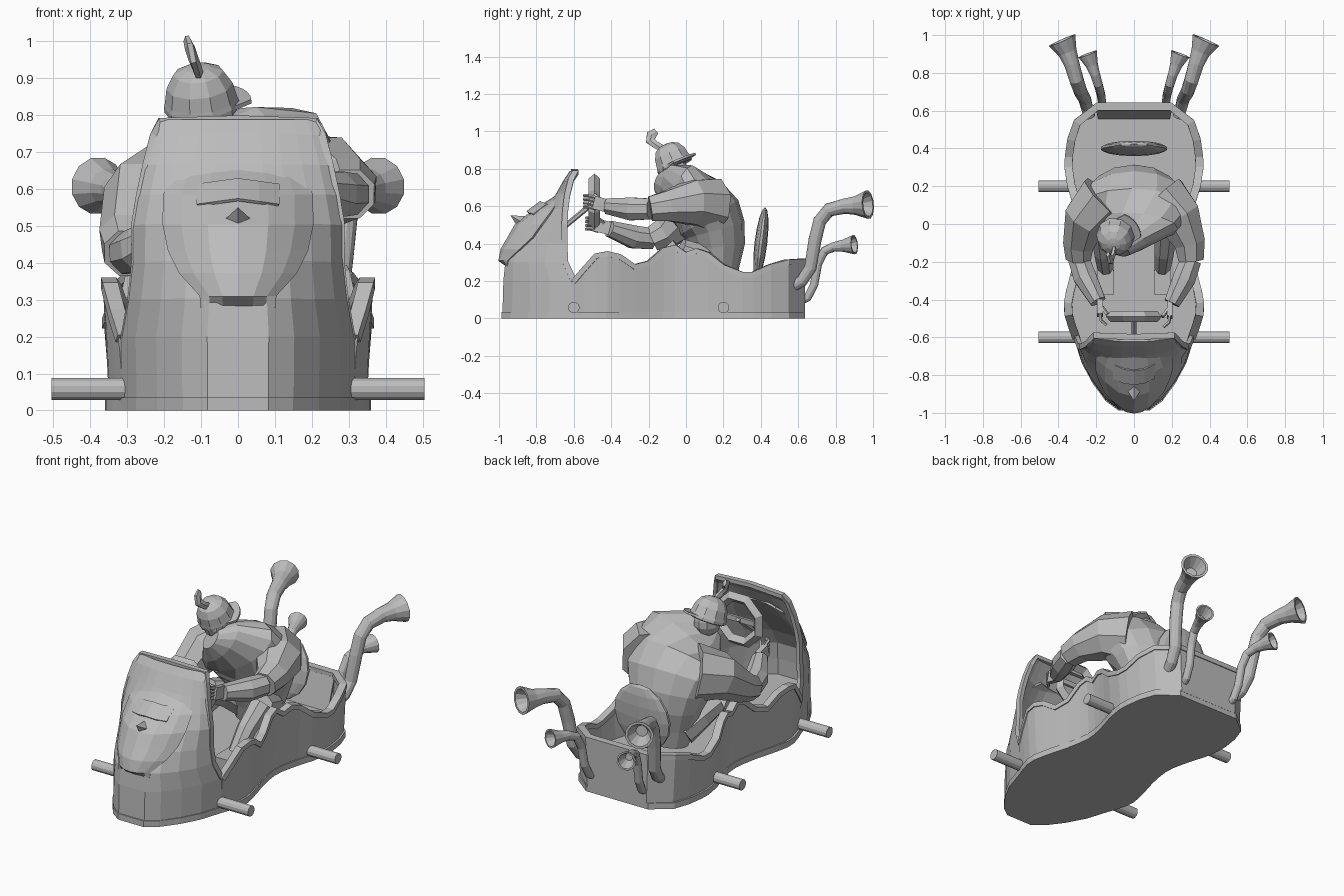
import bpy, bmesh, math
from mathutils import Vector, Matrix

if "Cube" in bpy.data.objects:
    bpy.data.objects.remove(bpy.data.objects["Cube"])

grey = bpy.data.materials.new("plain grey")
grey.use_nodes = True
grey.diffuse_color = (0.5, 0.5, 0.5, 1)
grey.node_tree.nodes["Principled BSDF"].inputs["Base Color"].default_value = (0.5, 0.5, 0.5, 1)
X, Y, Z = Vector((1, 0, 0)), Vector((0, 1, 0)), Vector((0, 0, 1))


def finish(name, bm, solid=0, matrix=None):
    bmesh.ops.recalc_face_normals(bm, faces=bm.faces)
    if matrix:
        bm.transform(matrix)
    me = bpy.data.meshes.new(name)
    bm.to_mesh(me)
    bm.free()
    me.materials.append(grey)
    ob = bpy.data.objects.new(name, me)
    bpy.context.collection.objects.link(ob)
    if solid:
        mod = ob.modifiers.new("thickness", "SOLIDIFY")
        mod.thickness, mod.offset = solid, 0
    return ob


def loft(name, rings, closed=True, caps=True, solid=0, matrix=None):
    """Skin a list of equal point rows."""
    bm = bmesh.new()
    rows = [[bm.verts.new(p) for p in ring] for ring in rings]
    n = len(rows[0])
    for a, b in zip(rows, rows[1:]):
        for i in range(n if closed else n - 1):
            j = (i + 1) % n
            bm.faces.new((a[i], a[j], b[j], b[i]))
    if closed and caps:
        bm.faces.new(rows[0])
        bm.faces.new(rows[-1])
    return finish(name, bm, solid, matrix)


def tube(name, pts, radii, sides=8, ref=Z, mouth=False):
    """Sweep an oval of changing size along a path."""
    pts = [Vector(p) for p in pts]
    rings = []
    for i, p in enumerate(pts):
        t = (pts[min(i + 1, len(pts) - 1)] - pts[max(i - 1, 0)]).normalized()
        u = t.cross(ref).normalized()
        v = u.cross(t)
        r = radii[i] if isinstance(radii, list) else radii
        rx, ry = r if isinstance(r, tuple) else (r, r)
        ring = []
        for k in range(sides):
            a = math.tau * (k + 0.5) / sides
            ring.append(p + u * rx * math.cos(a) + v * ry * math.sin(a))
        rings.append(ring)
    if mouth:
        rings.append([pts[-1].lerp(q, 0.82) for q in rings[-1]])
        rings.append([pts[-2].lerp(q, 0.6) for q in rings[-3]])
    return loft(name, rings)


def box(name, loc, size, rot=0):
    bm = bmesh.new()
    bmesh.ops.create_cube(bm, size=1)
    m = Matrix.Translation(loc) @ Matrix.Rotation(rot, 4, "X") @ Matrix.Diagonal((*size, 1))
    return finish(name, bm, 0, m)


def ball(name, loc, size, rot=0, u=10, v=7):
    bm = bmesh.new()
    bmesh.ops.create_uvsphere(bm, u_segments=u, v_segments=v, radius=1)
    m = Matrix.Translation(loc) @ Matrix.Rotation(rot, 4, "X") @ Matrix.Diagonal((*size, 1))
    return finish(name, bm, 0, m)


def mirror_path(half):
    """Continue a half path on the other side."""
    return half + [(-x, *rest) for x, *rest in reversed(half) if x > 0.001]


# Nose section, from the back edge to the centre line
SECTION = [(1, 0), (0.87, 0.34), (0.69, 0.62), (0.47, 0.87), (0.26, 1)]


def nose_row(z, w, yb, yf):
    return mirror_path([(w * a, yb + (yf - yb) * b, z) for a, b in SECTION])


SHELL = [(0.03, .302, -.6, -.97), (0.2, .306, -.6, -.965), (0.3, .288, -.645, -.955),
         (0.4, .277, -.65, -.9), (0.5, .278, -.65, -.81), (0.58, .265, -.645, -.74),
         (0.66, .248, -.635, -.685), (0.74, .228, -.615, -.64), (0.78, .212, -.59, -.612)]
loft("nose_shell", [nose_row(*r) for r in SHELL], closed=False, solid=0.024)
edge = [(w, yb, z) for z, w, yb, yf in SHELL[1:]] + [(0, -.598, .787)]
tube("nose_shell_rim", mirror_path(edge), (0.016, 0.022), 4, Y)

# Tub wall with wavy top: half width, y, top height
TUB = [(.302, -.6, .2), (.323, -.54, .27), (.34, -.48, .34), (.343, -.42, .35), (.332, -.36, .335),
       (.312, -.28, .28), (.29, -.2, .3), (.275, -.12, .37), (.268, -.06, .385), (.272, 0, .345),
       (.285, .06, .365), (.3, .12, .345), (.325, .2, .28), (.34, .3, .24), (.338, .36, .24),
       (.325, .45, .28), (.295, .54, .305), (.19, .625, .31)]
wall = mirror_path(TUB)
loft("tub_wall", [[(x * 0.98, y, 0.03) for x, y, z in wall], [(x * 1.03, y, z) for x, y, z in wall]],
     closed=False, solid=0.026)
tube("tub_rim", [(x * 1.02, y * .995, z - 0.005) for x, y, z in wall], (0.03, 0.02), 4)
loft("tub_rear_slope", [[(-.2, .605, .295), (.2, .605, .295)], [(-.19, .56, .11), (.19, .56, .11)]], False, solid=.01)

# Base plate and floor share the tub outline
nose = [(-x, y) for x, y, z in nose_row(*SHELL[0])][1:-1]
outline = [(x, y) for x, y, z in wall] + nose
loft("base_plate", [[(x * 1.05, y * 1.018, z) for x, y in outline] for z in (0, 0.035)])
loft("floor", [[(x * 0.96, y * 0.98, z) for x, y in outline] for z in (0.09, 0.11)])

# Carved face on the nose: height, half width, centre y, edge setback
FACE = [(.67, .13, -.668, .03), (.64, .175, -.712, .045), (.58, .2, -.81, .1), (.5, .2, -.91, .14),
        (.43, .185, -.95, .13), (.37, .155, -.985, .1), (.31, .1, -.998, .05), (.28, .1, -.955, .0)]
ACROSS = (-1, -.75, -.4, 0, .4, .75, 1)
loft("carved_face", [[(w * f, y + d * f * f, z) for f in ACROSS] for z, w, y, d in FACE], False, solid=0.012)
loft("face_brow", [[(0.11 * f, y + 0.035 * f * f, z - 0.015 * abs(f)) for f in (-1, -.5, 0, .5, 1)]
                   for y, z in ((-.775, .625), (-.85, .57))], False, solid=0.009)
bm = bmesh.new()
bmesh.ops.create_cone(bm, cap_ends=True, segments=4, radius1=0.06, radius2=0, depth=0.11)
finish("face_nose", bm, 0, Matrix.Translation((0, -.89, .522)) @ Matrix.Rotation(math.radians(60), 4, "X"))

# Axles
for label, y in (("front", -0.6), ("rear", 0.2)):
    tube(label + "_axle", [(-.505, y, .058), (.505, y, .058)], 0.031, 12)

# Exhaust pipes with open bells
for label, s in (("left", 1), ("right", -1)):
    big = [(.235, .57, .17), (.25, .62, .2), (.262, .665, .27), (.278, .69, .42), (.288, .715, .52),
           (.305, .765, .58), (.33, .85, .6), (.352, .91, .603), (.38, .973, .608)]
    tube(label + "_large_exhaust", [(s * x, y, z) for x, y, z in big],
         [.03, .032, .034, .036, .036, .038, .042, .052, .078], 12, X, True)
    small = [(.165, .61, .09), (.17, .65, .11), (.175, .685, .18), (.18, .705, .29), (.19, .74, .36),
             (.205, .79, .382), (.222, .84, .388), (.245, .9, .394)]
    tube(label + "_small_exhaust", [(s * x, y, z) for x, y, z in small],
         [.02, .022, .023, .023, .024, .026, .033, .053], 12, X, True)

# Seat back
ball("seat_back", (0, .4, .4), (.18, .034, .195), -0.12, 14, 8)

# Steering wheel and column
bpy.ops.mesh.primitive_torus_add(major_segments=8, minor_segments=4, major_radius=0.132, minor_radius=0.03,
                                 location=(0, -.49, .625), rotation=(math.pi / 2, math.pi / 8, 0))
wheel = bpy.context.object
wheel.name = "steering_wheel"
wheel.data.materials.append(grey)
box("wheel_spoke", (0, -.49, .625), (.24, .015, .03))
tube("steering_column", [(0, -.48, .63), (0, -.65, .49)], 0.014, 6)

# Hunched driver torso
spine = [(0, .18, .17), (0, .175, .27), (0, .17, .38), (0, .155, .47), (0, .125, .54), (0, .075, .605),
         (-.01, -.01, .66), (-.05, -.09, .7), (-.08, -.14, .73)]
tube("torso", spine, [(.13, .085), (.16, .11), (.2, .145), (.24, .165), (.28, .18), (.3, .17),
                      (.27, .13), (.16, .085), (.07, .05)], 14, Y)

# Arms, hands and legs
ARMS = {"left": [(.14, .13, .6), (.24, .03, .62), (.295, -.1, .6), (.302, -.19, .585), (.265, -.29, .585), (.2, -.42, .6)],
        "right": [(-.15, .13, .59), (-.25, .03, .56), (-.292, -.1, .46), (-.295, -.18, .425), (-.26, -.28, .435), (-.19, -.41, .48)]}
for label, arm in ARMS.items():
    s = 1 if label == "left" else -1
    tube(label + "_sleeve", arm[:4], [.16, .128, .088, .072], 8)
    tube(label + "_forearm", arm[3:], [.06, .066, .045], 8)
    x, y, z = arm[-1]
    box(label + "_palm", (x - s * .01, y - .035, z + .01), (.03, .08, .07), -0.25)
    for k in range(4):
        h = z - .015 + k * .02
        tube(label + "_finger", [(x - s * .01, y - .06, h), (x - s * .015, y - .1, h + .012),
                                 (x - s * .045, y - .125, h + .012)], .009, 5)
    tube(label + "_thumb", [(x - s * .02, y - .03, z + .03), (x - s * .05, y - .07, z + .06)], .011, 5)
    tube(label + "_thigh", [(s * .09, .17, .25), (s * .14, .08, .32), (s * .17, -.03, .365)], [.085, .08, .065], 8)
    tube(label + "_shin", [(s * .17, -.03, .37), (s * .16, -.15, .27), (s * .15, -.24, .15)], [.066, .055, .045], 8)
    box(label + "_boot", (s * .15, -.29, .145), (.085, .17, .08))

# Head turned over the shoulder, with a helmet, visor and plume
ball("head", (-.085, -.075, .8), (.075, .08, .085))
tilt = Matrix.Translation((-.1, -.07, .842)) @ Matrix.Rotation(math.radians(24), 4, "X") @ Matrix.Rotation(-0.1, 4, "Y")


def circle(r, z, start=0, end=math.tau, n=10):
    return [(r * math.cos(start + (end - start) * k / n), r * math.sin(start + (end - start) * k / n), z)
            for k in range(n)]


DOME = [(.095, -.035), (.102, -.03), (.102, -.015), (.098, .0), (.09, .04), (.068, .078), (.035, .094), (.01, .098)]
loft("helmet", [circle(r, z) for r, z in DOME], matrix=tilt)
loft("helmet_visor", [circle(.095, -.02, -.4, 1.9, 7), circle(.135, -.02, 0, 1.4, 7)], False,
     solid=0.012, matrix=tilt)
tube("plume", [(-.105, -.13, .91), (-.112, -.165, .93), (-.12, -.19, .95), (-.13, -.185, .98), (-.138, -.16, 1.0)],
     [(.022, .012), (.022, .014), (.028, .014), (.03, .014), (.02, .01)], 6, X)
